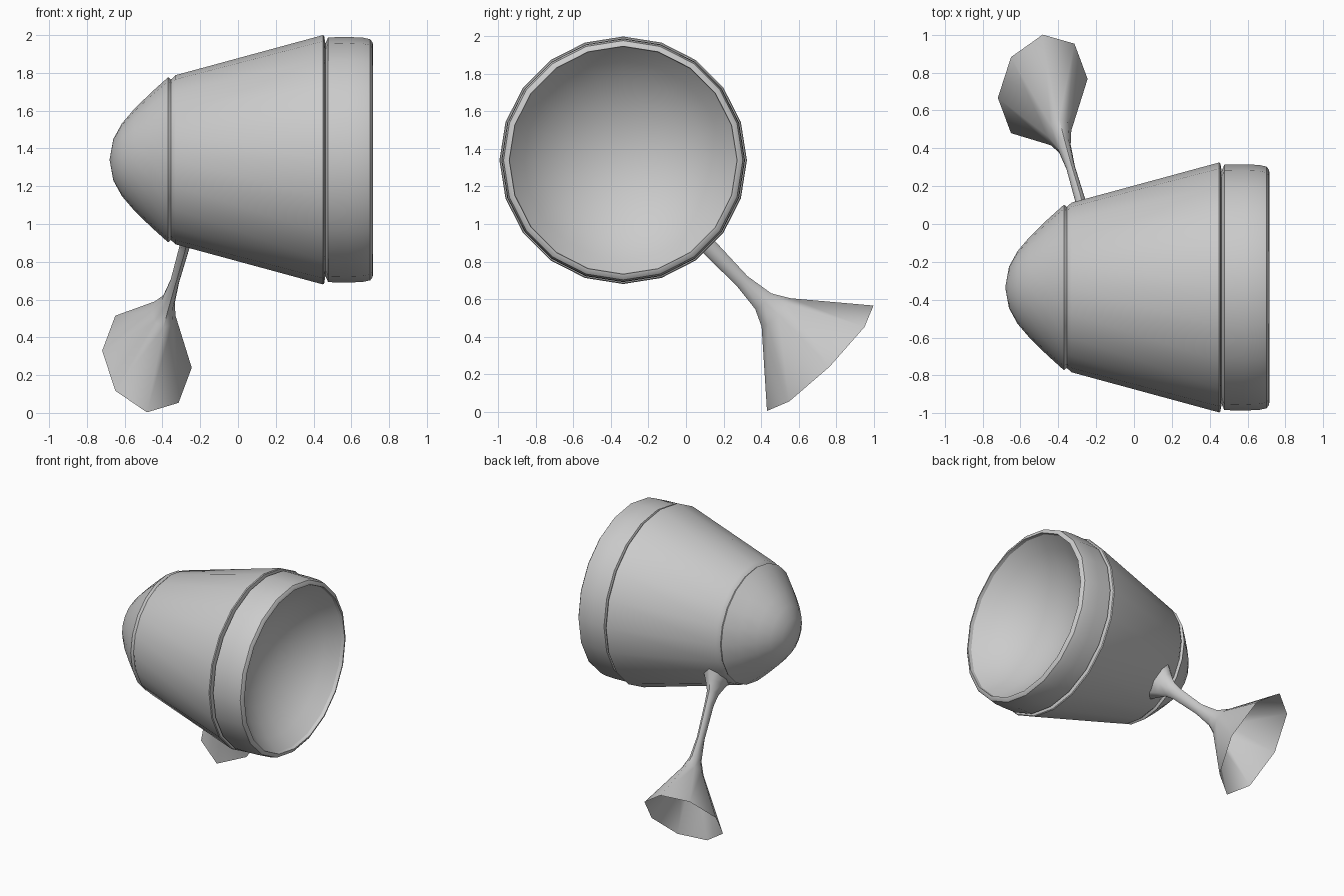
import bpy, math
from mathutils import Vector

if "Cube" in bpy.data.objects:
    bpy.data.objects.remove(bpy.data.objects["Cube"])

SIDES = 20
AXIS_Y, AXIS_Z = -0.335, 1.34   # lamp axis runs along x


def loft(name, rings, angle=35):
    """Skin a list of rings; a one-point ring becomes a pole."""
    verts, faces, prev = [], [], None
    for ring in rings:
        idx = list(range(len(verts), len(verts) + len(ring)))
        verts += ring
        if prev:
            n = max(len(prev), len(idx))
            for i in range(n):
                j = (i + 1) % n
                quad = [prev[i % len(prev)], prev[j % len(prev)],
                        idx[j % len(idx)], idx[i % len(idx)]]
                faces.append(list(dict.fromkeys(quad)))
        prev = idx
    mesh = bpy.data.meshes.new(name)
    mesh.from_pydata(verts, [], faces)
    ob = bpy.data.objects.new(name, mesh)
    bpy.context.collection.objects.link(ob)
    bpy.ops.object.select_all(action='DESELECT')
    ob.select_set(True)
    bpy.context.view_layer.objects.active = ob
    bpy.ops.object.shade_smooth_by_angle(angle=math.radians(angle))
    return ob


def lathe(name, profile):
    """Revolve (x, radius) points about the lamp axis."""
    rings = []
    for x, r in profile:
        n = SIDES if r > 0 else 1
        rings.append([(x, AXIS_Y - r * math.sin(math.tau * i / SIDES),
                       AXIS_Z + r * math.cos(math.tau * i / SIDES)) for i in range(n)])
    return loft(name, rings)


# Rounded rear cap
lathe("rear_cap", [(-0.68, 0), (-0.66, 0.11), (-0.615, 0.192), (-0.55, 0.268),
                   (-0.46, 0.356), (-0.37, 0.437), (-0.355, 0.425)])

# Tapered housing, ending in the groove
lathe("housing", [(-0.355, 0.425), (-0.33, 0.448), (0.45, 0.66),
                  (0.456, 0.655), (0.463, 0.615)])

# Front bezel with rolled lip
lathe("front_bezel", [(0.463, 0.615), (0.477, 0.648), (0.58, 0.65), (0.66, 0.647),
                      (0.70, 0.638), (0.712, 0.622), (0.715, 0.608), (0.69, 0.604)])

# Concave reflector dish: a spherical cap
R_RIM, DEPTH = 0.604, 0.31
R_SPH = (R_RIM ** 2 + DEPTH ** 2) / (2 * DEPTH)
HALF = math.asin(R_RIM / R_SPH)
dish = []
for k in range(7):
    a = HALF * (1 - k / 6)
    dish.append((0.69 - DEPTH + R_SPH * (1 - math.cos(a)),
                 R_SPH * math.sin(a) if k < 6 else 0))
lathe("reflector_dish", dish)

# Stem flaring into an open octagonal mount (oval cross-section)
LONG = Vector((0, 0.284, 0.281))
SHORT = Vector((0.237, 0.05, -0.045))
stations = [((-0.245, -0.03, 1.03), 0.36), ((-0.26, 0.02, 0.98), 0.24),
            ((-0.272, 0.065, 0.935), 0.145), ((-0.284, 0.125, 0.875), 0.112),
            ((-0.335, 0.30, 0.695), 0.097), ((-0.37, 0.412, 0.588), 0.15),
            ((-0.395, 0.48, 0.528), 0.27), ((-0.482, 0.716, 0.284), 1.0)]
rings = []
for c, s in stations:
    rings.append([tuple(Vector(c) + s * (math.cos(math.tau * i / 8) * LONG +
                                         math.sin(math.tau * i / 8) * SHORT))
                  for i in range(8)])
loft("stem_and_mount", rings, angle=60)
